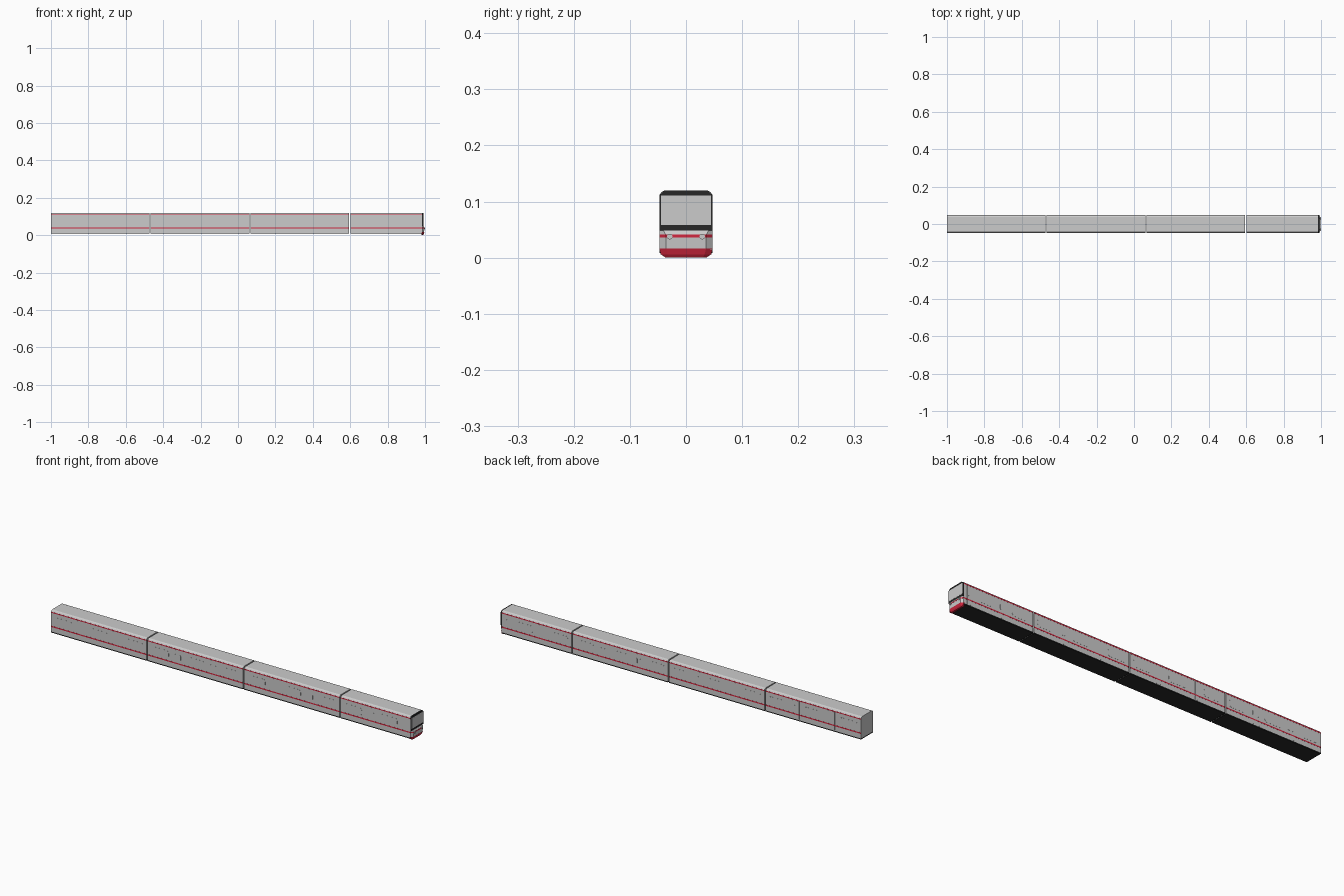
import bpy, bmesh, math
from mathutils import Vector

if "Cube" in bpy.data.objects:
    bpy.data.objects.remove(bpy.data.objects["Cube"])

def material(name, color):
    m = bpy.data.materials.new(name)
    m.diffuse_color = color
    m.use_nodes = True
    m.node_tree.nodes["Principled BSDF"].inputs["Base Color"].default_value = m.diffuse_color
    return m

RED = material("red", (0.65, 0.02, 0.05, 1))
BLACK = material("black", (0.02, 0.02, 0.02, 1))

def loft(name, sections, mat=None):
    """Closed solid through rings of points with equal counts."""
    bm = bmesh.new()
    rings = [[bm.verts.new(p) for p in s] for s in sections]
    n = len(rings[0])
    for a, b in zip(rings, rings[1:]):
        for i in range(n):
            j = (i + 1) % n
            bm.faces.new((a[i], a[j], b[j], b[i]))
    bm.faces.new(rings[0])
    bm.faces.new(rings[-1])
    bmesh.ops.recalc_face_normals(bm, faces=bm.faces)
    me = bpy.data.meshes.new(name)
    bm.to_mesh(me)
    bm.free()
    ob = bpy.data.objects.new(name, me)
    bpy.context.collection.objects.link(ob)
    if mat:
        me.materials.append(mat)
    return ob

def extrude_x(name, profile, x0, x1, mat=None):
    return loft(name, [[(x, y, z) for y, z in profile] for x in (x0, x1)], mat)

def side_panel(name, x0, x1, z0, z1, depth, radius=0, mat=None):
    """Thin panel on both side walls, with optional rounded corners."""
    pts = []
    if radius:
        for k, (cx, cz) in enumerate([(x1 - radius, z1 - radius), (x0 + radius, z1 - radius),
                                      (x0 + radius, z0 + radius), (x1 - radius, z0 + radius)]):
            for s in range(4):
                a = math.radians(90 * k + 30 * s)
                pts.append((cx + radius * math.cos(a), cz + radius * math.sin(a)))
    else:
        pts = [(x0, z0), (x1, z0), (x1, z1), (x0, z1)]
    for side, tag in ((-1, "right"), (1, "left")):
        loft(f"{name}_{tag}", [[(x, side * y, z) for x, z in pts]
                               for y in (W - 0.001, W + depth)], mat)

W = 0.047
PITCH, GAP = 0.5335, 0.006
BODY = [(-W, 0.013), (W, 0.013), (W, 0.112), (0.044, 0.117), (0.038, 0.12),
        (-0.038, 0.12), (-0.044, 0.117), (-W, 0.112)]
UNDER = [(-W, 0.008), (W, 0.008), (W, 0.013), (-W, 0.013)]

# Four cars; the leading one is shortened by its cab
for c in range(4):
    x0 = -1 + c * PITCH
    x1 = x0 + PITCH - GAP if c < 3 else 0.985
    mid = x0 + (PITCH - GAP) / 2
    n = f"car_{c + 1}"
    extrude_x(n + "_body", BODY, x0, x1)
    extrude_x(n + "_underframe", UNDER, x0, x1, BLACK)
    side_panel(n + "_lower_stripe", x0, x1, 0.036, 0.042, 0.0005, 0, RED)
    side_panel(n + "_upper_stripe", x0, x1, 0.107, 0.112, 0.0005, 0, RED)
    for k, off in enumerate((-0.196, 0, 0.196)):
        if mid + off + 0.05 < x1:
            side_panel(f"{n}_window_{k}", mid + off - 0.049, mid + off + 0.049,
                       0.051, 0.089, 0.0005, 0.012)
    for k, off in enumerate((-0.098, 0.098)):
        for leaf in (-1, 1):
            cx = mid + off + leaf * 0.0105
            if cx + 0.011 < x1 and not (c == 3 and k == 1):
                side_panel(f"{n}_door_{k}_leaf_{leaf + 1}", cx - 0.0102, cx + 0.0102,
                           0.016, 0.106, 0.0003)
                side_panel(f"{n}_door_{k}_window_{leaf + 1}", cx - 0.007, cx + 0.007,
                           0.058, 0.083, 0.0006, 0.003)

# Cab door with its small window
side_panel("cab_door", 0.935, 0.967, 0.016, 0.106, 0.0003)
side_panel("cab_door_window", 0.942, 0.961, 0.058, 0.083, 0.0006, 0.003)

# Dark front mask and windscreen
MASK = [(-W, 0.048), (W, 0.048), (W, 0.112), (0.038, 0.12), (-0.038, 0.12), (-W, 0.112)]
extrude_x("front_mask", MASK, 0.985, 0.991, BLACK)
extrude_x("windscreen", [(-0.0445, 0.058), (0.0445, 0.058), (0.0445, 0.111), (-0.0445, 0.111)],
          0.990, 0.9918)

def plan(z, xf, hw, hf):
    """Horizontal nose section with chamfered front corners."""
    return [(0.98, -hw, z), (0.987, -hw, z), (xf, -hf, z),
            (xf, hf, z), (0.987, hw, z), (0.98, hw, z)]

# Lower nose, nose stripe and red skirt
loft("lower_nose", [plan(0.015, 0.995, W, 0.036), plan(0.040, 0.997, W, 0.036),
                    plan(0.048, 0.992, W, 0.040)])
loft("nose_stripe", [plan(0.036, 0.9975, W + 0.0005, 0.036),
                     plan(0.041, 0.9975, W + 0.0005, 0.036)], RED)
loft("nose_skirt", [plan(0.0, 0.989, 0.036, 0.030), plan(0.006, 0.993, 0.045, 0.033),
                    plan(0.016, 0.996, W + 0.0003, 0.036)], RED)

# Round headlights
for side, tag in ((-1, "right"), (1, "left")):
    ring = [(side * 0.029 + 0.005 * math.cos(i * math.tau / 16),
             0.0375 + 0.005 * math.sin(i * math.tau / 16)) for i in range(16)]
    extrude_x(f"headlight_{tag}", ring, 0.990, 1.0)
